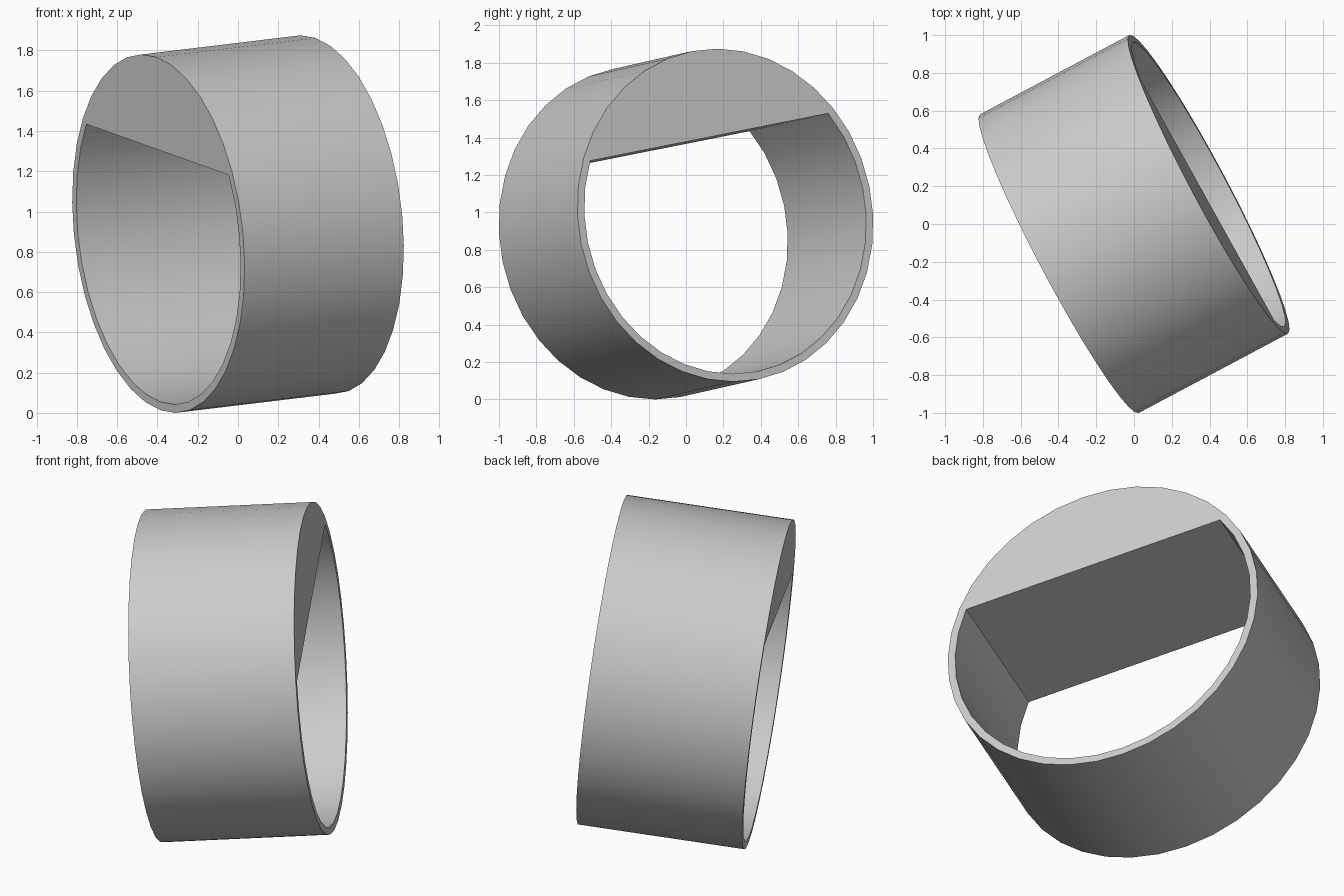
import bpy, bmesh
from math import cos, sin, radians
from mathutils import Vector, Matrix

cube = bpy.data.objects.get("Cube")
if cube:
    bpy.data.objects.remove(cube, do_unlink=True)

OUTER, INNER, LENGTH, STEP = 0.895, 0.853, 0.90, 10

# Tilted frame: ring axis and the direction towards the flat
axis = Vector((0.79, 0.42, 0.095)).normalized()
up = Vector((-0.008, -0.088, 0.42))
up = (up - axis * up.dot(axis)).normalized()
side = axis.cross(up)
frame = Matrix((up, side, axis)).transposed().to_4x4()
frame.translation = (0, 0, 0.9375)

mat = bpy.data.materials.new("plain grey")
mat.use_nodes = True
grey = (0.6, 0.6, 0.6, 1)
mat.diffuse_color = grey
mat.node_tree.nodes["Principled BSDF"].inputs["Base Color"].default_value = grey

bm = bmesh.new()


def arc(radius, start, end, z):
    return [bm.verts.new((radius * cos(radians(a)), radius * sin(radians(a)), z))
            for a in range(start, end, STEP)]


def walls(low, high):
    for i in range(len(low)):
        j = (i + 1) % len(low)
        bm.faces.new((low[i], low[j], high[j], high[i]))


# Outer circle starts at the flat's edge; bore is a circle cut by a chord
loops = []
for z in (-LENGTH / 2, LENGTH / 2):
    outer = arc(OUTER, 60, 420, z)
    bore = arc(INNER, 60, 301, z)
    loops.append((outer, bore))
    for i in range(len(bore) - 1):
        bm.faces.new((outer[i], outer[i + 1], bore[i + 1], bore[i]))
    # Solid segment above the flat
    bm.faces.new(outer[len(bore) - 1:] + [outer[0], bore[0], bore[-1]])
walls(loops[0][0], loops[1][0])
walls(loops[0][1], loops[1][1])
bmesh.ops.recalc_face_normals(bm, faces=bm.faces)

mesh = bpy.data.meshes.new("flat_sided_ring")
bm.to_mesh(mesh)
bm.free()
mesh.transform(frame)
mesh.materials.append(mat)
ring = bpy.data.objects.new("flat_sided_ring", mesh)
bpy.context.collection.objects.link(ring)

bpy.ops.object.select_all(action="DESELECT")
ring.select_set(True)
bpy.context.view_layer.objects.active = ring
bpy.ops.object.shade_smooth_by_angle(angle=radians(30))
